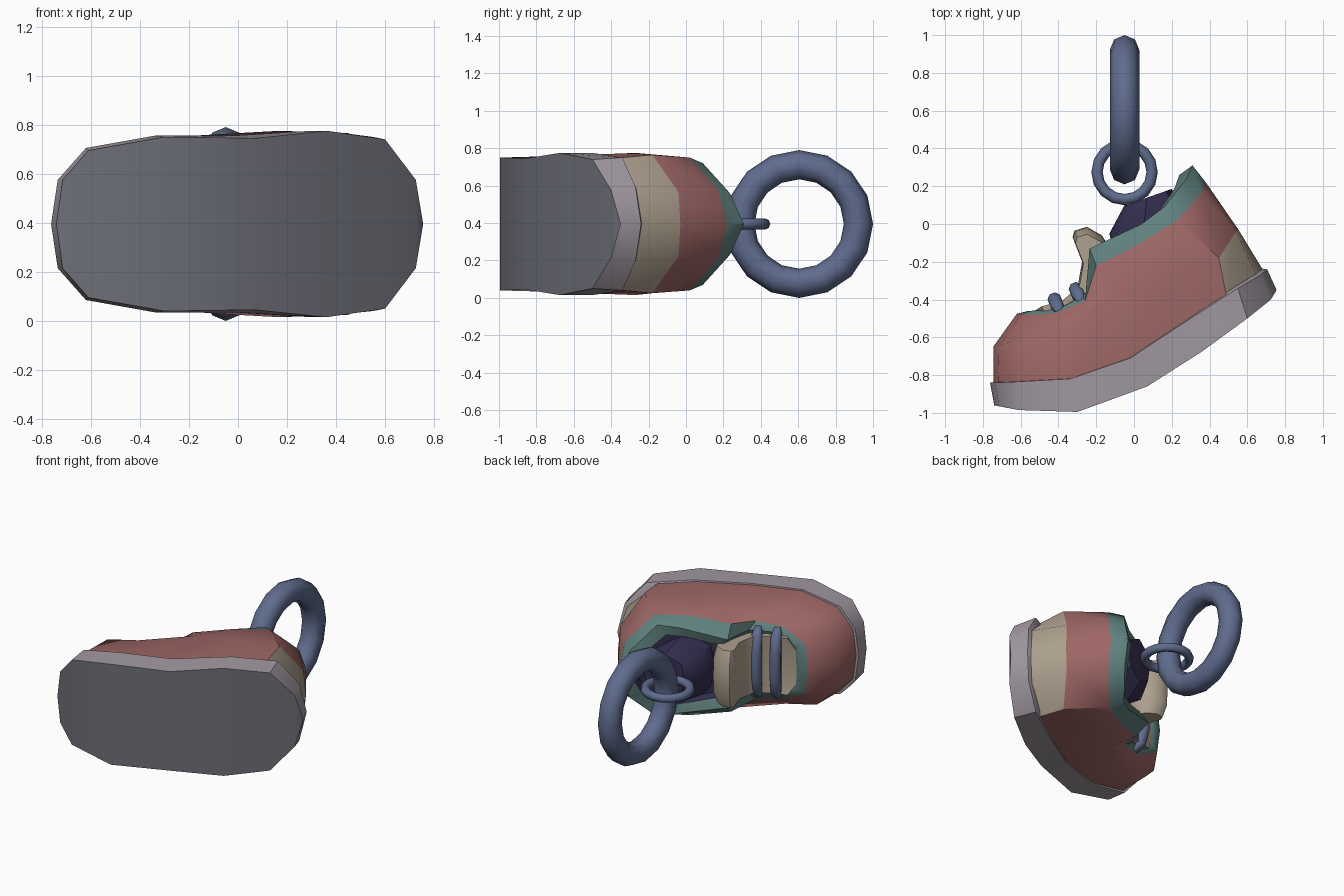
import bpy, bmesh, math

if "Cube" in bpy.data.objects:
    bpy.data.objects.remove(bpy.data.objects["Cube"])

ZC = 0.395  # mid plane of the shoe (its width runs along z)


def material(name, rgb):
    m = bpy.data.materials.new(name)
    m.diffuse_color = (*rgb, 1)
    m.use_nodes = True
    m.node_tree.nodes["Principled BSDF"].inputs["Base Color"].default_value = m.diffuse_color
    return m


RED = material("dusty red", (0.34, 0.135, 0.13))
TEAL = material("muted teal", (0.115, 0.22, 0.21))
BEIGE = material("beige", (0.42, 0.35, 0.27))
MAUVE = material("sole mauve grey", (0.36, 0.32, 0.36))
GREY = material("outsole grey", (0.155, 0.16, 0.19))
BLUE = material("slate blue", (0.115, 0.15, 0.27))
NAVY = material("dark navy", (0.035, 0.03, 0.085))


def mirrored(half):
    """Toe-to-heel stations (x, y, half width) -> closed symmetric ring."""
    ring = [(x, y, ZC + w) for x, y, w in half]
    return ring + [(x, y, ZC - w) for x, y, w in half[-2:0:-1]]


def loft(name, rings, mats, band=lambda k, s: 0, cap=lambda end, s: 0,
         angle=40, strips=True):
    """Skin rings; band/cap give the material index per half-ring segment s."""
    bm = bmesh.new()
    rows = [[bm.verts.new(p) for p in r] for r in rings]
    n = len(rows[0])
    for k in range(len(rows) - 1):
        a, b = rows[k], rows[k + 1]
        for i in range(n):
            j = (i + 1) % n
            f = bm.faces.new((a[i], a[j], b[j], b[i]))
            f.material_index = band(k, min(i, n - 1 - i))
    for end, r in enumerate((rows[0], rows[-1])):
        if not strips:
            bm.faces.new(r)
            continue
        for s in range(n // 2):
            q = list(dict.fromkeys((r[s], r[s + 1], r[n - s - 1], r[-s])))
            bm.faces.new(q).material_index = cap(end, s)
    bmesh.ops.recalc_face_normals(bm, faces=bm.faces)
    me = bpy.data.meshes.new(name)
    bm.to_mesh(me)
    bm.free()
    ob = bpy.data.objects.new(name, me)
    bpy.context.collection.objects.link(ob)
    for m in mats:
        me.materials.append(m)
    smooth(ob, angle)
    return ob


def smooth(ob, angle):
    bpy.ops.object.select_all(action='DESELECT')
    ob.select_set(True)
    bpy.context.view_layer.objects.active = ob
    bpy.ops.object.shade_smooth_by_angle(angle=math.radians(angle))


# sole: grey underside, mauve side wall and lip
sole_low = [(-.74, -.96, 0), (-.715, -.965, .18), (-.61, -.985, .3),
            (-.3, -.995, .355), (.07, -.86, .35), (.36, -.675, .38),
            (.6, -.5, .345), (.725, -.4, .18), (.755, -.35, 0)]
sole_top = [(-.762, -.84, 0), (-.735, -.84, .18), (-.62, -.835, .31),
            (-.34, -.82, .36), (-.02, -.71, .36), (.3, -.5, .38),
            (.55, -.34, .355), (.67, -.27, .2), (.705, -.24, 0)]
sole_lip = [(x * .96, y + .004, w * .94) for x, y, w in sole_top]
loft("sole", [mirrored(r) for r in (sole_low, sole_top, sole_lip)],
     [MAUVE, GREY], cap=lambda end, s: 1 - end)

# upper: foot line, girth line, piping edge, rim, inner rim, lining
foot = [(-.745, -.86, 0), (-.72, -.86, .175), (-.605, -.85, .3),
        (-.34, -.835, .35), (-.02, -.725, .35), (.28, -.525, .37),
        (.49, -.39, .35), (.655, -.285, .19), (.69, -.255, 0)]
girth = [(-.745, -.65, 0), (-.715, -.65, .19), (-.6, -.6, .3),
         (-.38, -.57, .34), (-.1, -.36, .365), (.17, -.27, .38),
         (.45, -.18, .37), (.54, -.04, .17), (.553, -.03, 0)]
piping = [(-.62, -.475, 0), (-.6, -.48, .17), (-.43, -.475, .255),
          (-.26, -.41, .275), (-.2, -.22, .31), (.02, -.11, .35),
          (.23, .02, .355), (.36, .17, .185), (.38, .22, 0)]
rim = [(-.56, -.46, 0), (-.55, -.46, .15), (-.4, -.45, .215),
       (-.24, -.36, .225), (-.235, -.13, .24), (.04, 0, .3),
       (.16, .09, .325), (.275, .235, .165), (.31, .31, 0)]
inner = [(-.52, -.475, 0), (-.5, -.475, .13), (-.38, -.455, .18),
         (-.23, -.37, .18), (-.18, -.14, .18), (.01, -.03, .23),
         (.12, .05, .25), (.215, .19, .13), (.24, .26, 0)]
lining = [(x + .03, y - .07, w * .95) for x, y, w in inner]


def upper_band(k, s):
    if k == 0:
        return 2 if s >= 6 else 0          # heel patch
    if k == 4:
        return 3 if s >= 4 else 2          # inside wall
    return 0 if k == 1 else 1              # teal piping


loft("upper", [mirrored(r) for r in (foot, girth, piping, rim, inner, lining)],
     [RED, TEAL, BEIGE, NAVY], upper_band,
     lambda end, s: 0 if end == 0 else (3 if s >= 4 else 2))

# dark filling inside the ankle opening
fill_top = [(-.05, .1, 0), (-.035, .1, .1), (.07, .14, .16),
            (.17, .175, .1), (.2, .185, 0)]
fill_mid = [(-.13, -.05, 0), (-.1, -.05, .15), (.05, -.01, .23),
            (.2, .1, .13), (.225, .14, 0)]
fill_low = [(x + .03, y - .15, w * .95) for x, y, w in fill_mid]
loft("ankle_filling", [mirrored(r) for r in (fill_low, fill_mid, fill_top)],
     [NAVY])

# tongue: side profile widened across the shoe, rounded off at its edges
tongue = [(-.54, -.47), (-.41, -.435), (-.3, -.34), (-.275, -.2),
          (-.325, -.07), (-.315, -.035), (-.25, -.015), (-.17, -.06),
          (-.12, -.14), (-.17, -.4), (-.5, -.54)]


def tongue_ring(z, s):
    return [(-.23 + (x + .23) * s, -.26 + (y + .26) * s, ZC + z)
            for x, y in tongue]


loft("tongue", [tongue_ring(z, s) for z, s in
                ((-.2, .84), (-.12, .98), (0, 1), (.12, .98), (.2, .84))],
     [BEIGE], strips=False, angle=50)


# two lace bars lying across the tongue
def lace(name, x, y):
    rings = []
    for z, drop, r in ((-.25, .06, .02), (-.21, .025, .036), (-.1, 0, .038),
                       (.1, 0, .038), (.21, .025, .036), (.25, .06, .02)):
        rings.append([(x + drop * .4 + r * math.cos(a * math.pi / 4),
                       y - drop + r * math.sin(a * math.pi / 4), ZC + z)
                      for a in range(8)])
    loft(name, rings, [BLUE], strips=False, angle=60)


lace("lace_front", -.42, -.4)
lace("lace_back", -.308, -.345)


# link and key ring
def torus(name, loc, rot, major, minor):
    bpy.ops.mesh.primitive_torus_add(
        location=loc, rotation=rot, major_radius=major, minor_radius=minor,
        major_segments=16, minor_segments=8)
    ob = bpy.context.object
    ob.name = name
    ob.data.materials.append(BLUE)
    smooth(ob, 60)


torus("small_link", (-.05, .275, ZC), (0, 0, 0), .146, .03)
torus("key_ring", (-.05, .605, ZC), (0, math.pi / 2, 0), .317, .078)
